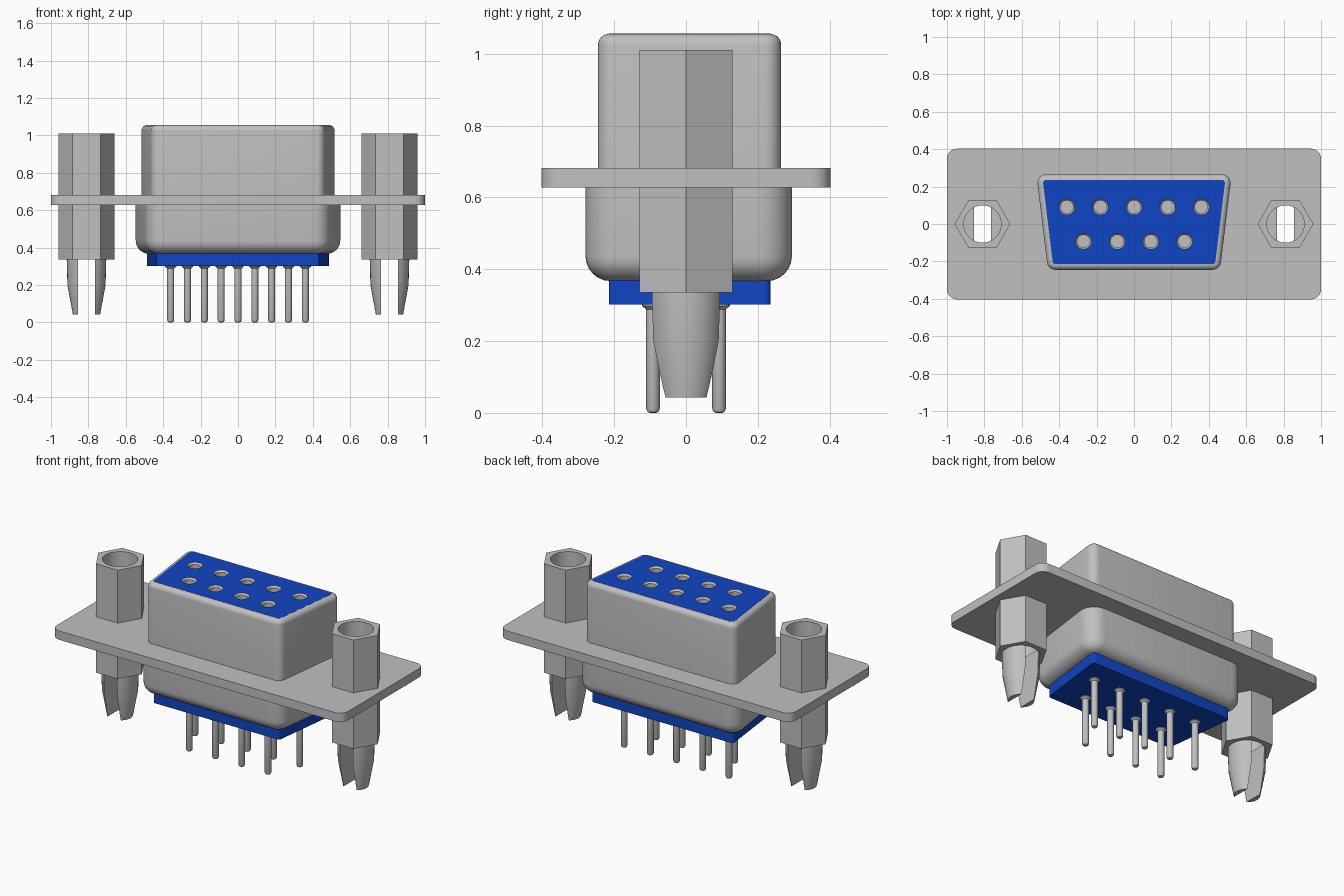
import bpy
import bmesh
import math

cube = bpy.data.objects.get("Cube")
if cube:
    bpy.data.objects.remove(cube, do_unlink=True)


def material(name, rgb):
    m = bpy.data.materials.new(name)
    m.use_nodes = True
    m.diffuse_color = (*rgb, 1)
    bsdf = m.node_tree.nodes["Principled BSDF"]
    bsdf.inputs["Base Color"].default_value = (*rgb, 1)
    bsdf.inputs["Roughness"].default_value = 0.5
    return m


METAL = material("grey metal", (0.53, 0.53, 0.53))
BLUE = material("blue plastic", (0.005, 0.06, 0.55))


def circle(r, n=32, cx=0, cy=0):
    return [(cx + r * math.cos(2 * math.pi * i / n),
             cy + r * math.sin(2 * math.pi * i / n)) for i in range(n)]


def rounded_trapezoid(w_low, w_high, y0, y1, radius, inset=0.0, seg=6):
    """Counter-clockwise outline; half widths at y0 and y1, optionally inset."""
    slope = (w_high - w_low) / (y1 - y0)
    angle = math.atan(slope)
    r = max(radius - inset, 0.012)
    d = inset + r                      # arc centres lie this far inside

    def half(y):
        return w_low + slope * (y - y0) - d / math.cos(angle)

    ya, yb = y0 + d, y1 - d
    xa, xb = half(ya), half(yb)
    corners = [(xa, ya, -math.pi / 2, -angle),
               (xb, yb, -angle, math.pi / 2),
               (-xb, yb, math.pi / 2, math.pi + angle),
               (-xa, ya, math.pi + angle, 1.5 * math.pi)]
    pts = []
    for cx, cy, a0, a1 in corners:
        for i in range(seg + 1):
            a = a0 + (a1 - a0) * i / seg
            pts.append((cx + r * math.cos(a), cy + r * math.sin(a)))
    return pts


def loft(name, sections, mat, caps=(True, True)):
    """Skin a stack of (outline, z) sections with equal point counts."""
    bm = bmesh.new()
    rings = [[bm.verts.new((x, y, z)) for x, y in pts] for pts, z in sections]
    for a, b in zip(rings, rings[1:]):
        n = len(a)
        for i in range(n):
            j = (i + 1) % n
            bm.faces.new((a[i], a[j], b[j], b[i]))
    if caps[0]:
        bm.faces.new(rings[0][::-1])
    if caps[1]:
        bm.faces.new(rings[-1])
    me = bpy.data.meshes.new(name)
    bm.to_mesh(me)
    bm.free()
    ob = bpy.data.objects.new(name, me)
    bpy.context.collection.objects.link(ob)
    me.materials.append(mat)
    return ob


def turned(name, profile, mat, cx=0, cy=0, n=32):
    return loft(name, [(circle(r, n, cx, cy), z) for r, z in profile], mat)


def activate(ob):
    bpy.ops.object.select_all(action='DESELECT')
    ob.select_set(True)
    bpy.context.view_layer.objects.active = ob


def cut(ob, cutters):
    for c in cutters:
        mod = ob.modifiers.new("cut", 'BOOLEAN')
        mod.operation = 'DIFFERENCE'
        mod.solver = 'EXACT'
        mod.object = c
        activate(ob)
        bpy.ops.object.modifier_apply(modifier=mod.name)
        bpy.data.objects.remove(c, do_unlink=True)


def smooth(ob):
    activate(ob)
    bpy.ops.object.shade_smooth_by_angle(angle=math.radians(30))


STANDOFF_X = 0.81
SIDES = (("left", 1), ("right", -1))
PINS = [(0.18 * i, 0.092) for i in range(-2, 3)]
PINS += [(0.18 * i + 0.09, -0.092) for i in range(-2, 2)]

# Mounting flange with clearance for the standoffs
plate = rounded_trapezoid(1.0, 1.0, -0.403, 0.403, 0.055)
flange = loft("flange", [(plate, 0.627), (plate, 0.682)], METAL)
cut(flange, [turned("flange_cutter", [(0.12, 0.5), (0.12, 0.8)], METAL, s * STANDOFF_X)
             for _, s in SIDES])
smooth(flange)

# Metal shells, each with a rounded rim that closes on the insert
UPPER = (0.46, 0.522, -0.245, 0.265, 0.045)
LOWER = (0.485, 0.56, -0.28, 0.295, 0.09)
STEPS = [math.radians(15 * i) for i in range(7)]

upper = [(rounded_trapezoid(*UPPER), 0.66)]
upper += [(rounded_trapezoid(*UPPER, inset=0.03 * (1 - math.cos(a))),
           1.025 + 0.03 * math.sin(a)) for a in STEPS]
smooth(loft("upper_shell", upper, METAL, caps=(False, False)))

lower = [(rounded_trapezoid(*LOWER, inset=0.07 * (1 - math.cos(a))),
          0.437 - 0.07 * math.sin(a)) for a in reversed(STEPS)]
lower.append((rounded_trapezoid(*LOWER), 0.65))
smooth(loft("lower_shell", lower, METAL, caps=(False, False)))

# Plastic insert running through both shells
core = rounded_trapezoid(*UPPER, inset=0.03)
insert = loft("insert", [(core, 0.302), (core, 1.056)], BLUE)
cut(insert, [turned("socket_cutter", [(0.043, 0.95), (0.043, 1.1)], BLUE, x, y, 24)
             for x, y in PINS])
smooth(insert)

# Contacts: countersunk sockets on top, solder pins below
for i, (x, y) in enumerate(PINS, 1):
    smooth(turned(f"socket_{i}", [(0.043, 0.95), (0.043, 1.056), (0.034, 1.046),
                                  (0.034, 0.99)], METAL, x, y, 24))
    smooth(turned(f"pin_{i}", [(0.009, 0.0), (0.015, 0.003), (0.019, 0.012), (0.019, 0.288),
                               (0.03, 0.298), (0.03, 0.31)], METAL, x, y, 20))

# Hex standoffs with a through bore, and split board-lock prongs beneath
for side, s in SIDES:
    cx = s * STANDOFF_X
    hexagon = turned(f"{side}_standoff", [(0.149, 0.335), (0.149, 1.01)], METAL, cx, n=6)
    cut(hexagon, [turned("bore_cutter", [(0.1, 0.2), (0.1, 1.2)], METAL, cx)])
    smooth(hexagon)

    prong = turned(f"{side}_board_lock", [(0.073, 0.043), (0.102, 0.2), (0.106, 0.345)],
                   METAL, cx)
    slot = [(cx - 0.045, -0.2), (cx + 0.045, -0.2), (cx + 0.045, 0.2), (cx - 0.045, 0.2)]
    cut(prong, [loft("slot_cutter", [(slot, -0.1), (slot, 0.5)], METAL)])
    smooth(prong)
